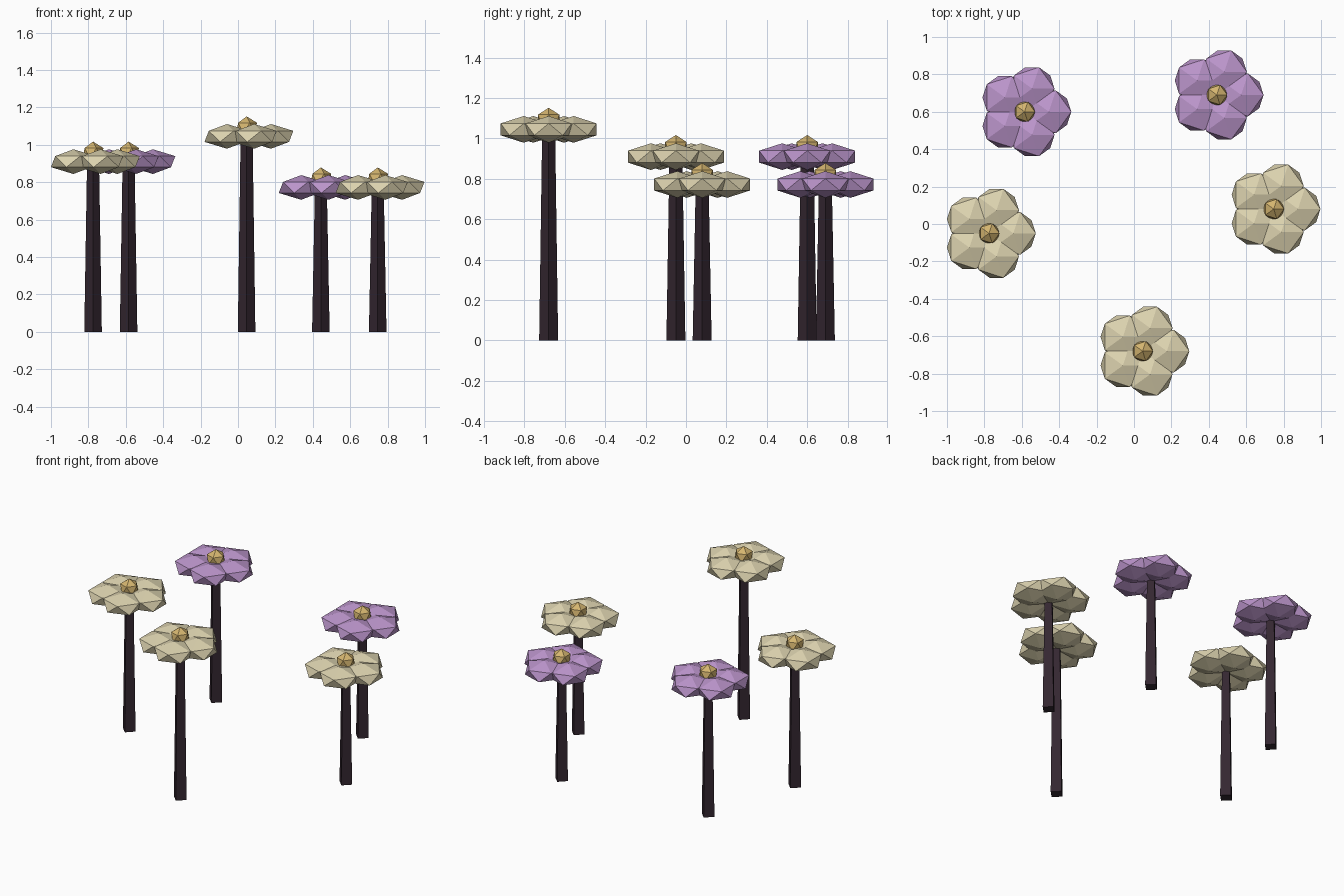
import bpy, bmesh, math
from mathutils import Matrix, Vector

if "Cube" in bpy.data.objects:
    bpy.data.objects.remove(bpy.data.objects["Cube"])


def material(name, rgb):
    m = bpy.data.materials.new(name)
    m.diffuse_color = (*rgb, 1)
    m.use_nodes = True
    m.node_tree.nodes["Principled BSDF"].inputs["Base Color"].default_value = m.diffuse_color
    return m


PURPLE = material("purple petal", (0.50, 0.30, 0.60))
CREAM = material("cream petal", (0.72, 0.65, 0.43))
GOLD = material("gold centre", (0.66, 0.46, 0.16))
DARK = material("dark stalk", (0.034, 0.020, 0.030))


def finish(name, bm, mat, location):
    mesh = bpy.data.meshes.new(name)
    bm.to_mesh(mesh)
    bm.free()
    mesh.materials.append(mat)
    ob = bpy.data.objects.new(name, mesh)
    ob.location = location
    bpy.context.collection.objects.link(ob)


def flower(x, y, z, petal_mat, label):
    # Four-sided tapering stalk, corners on the axes
    bm = bmesh.new()
    bmesh.ops.create_cone(bm, cap_ends=True, segments=4, radius1=0.047,
                          radius2=0.032, depth=z,
                          matrix=Matrix.Translation((0, 0, z / 2)))
    finish(label + "_stalk", bm, DARK, (x, y, 0))

    # Five flattened faceted petals in a ring
    bm = bmesh.new()
    for i in range(5):
        turn = Matrix.Rotation(i * math.tau / 5, 4, 'Z')
        shape = Matrix.Translation((0.13, 0, 0)) @ Matrix.Diagonal((0.134, 0.134, 0.066, 1))
        bmesh.ops.create_icosphere(bm, subdivisions=1, radius=1, matrix=turn @ shape)
    finish(label + "_petals", bm, petal_mat, (x, y, z))

    # Faceted centre
    bm = bmesh.new()
    bmesh.ops.create_icosphere(bm, subdivisions=1, radius=0.062)
    finish(label + "_centre", bm, GOLD, (x, y, z + 0.045))


flower(-0.585, 0.60, 0.91, PURPLE, "back_left_flower")
flower(0.443, 0.69, 0.772, PURPLE, "back_right_flower")
flower(-0.775, -0.05, 0.91, CREAM, "left_flower")
flower(0.747, 0.08, 0.772, CREAM, "right_flower")
flower(0.046, -0.68, 1.045, CREAM, "front_flower")
